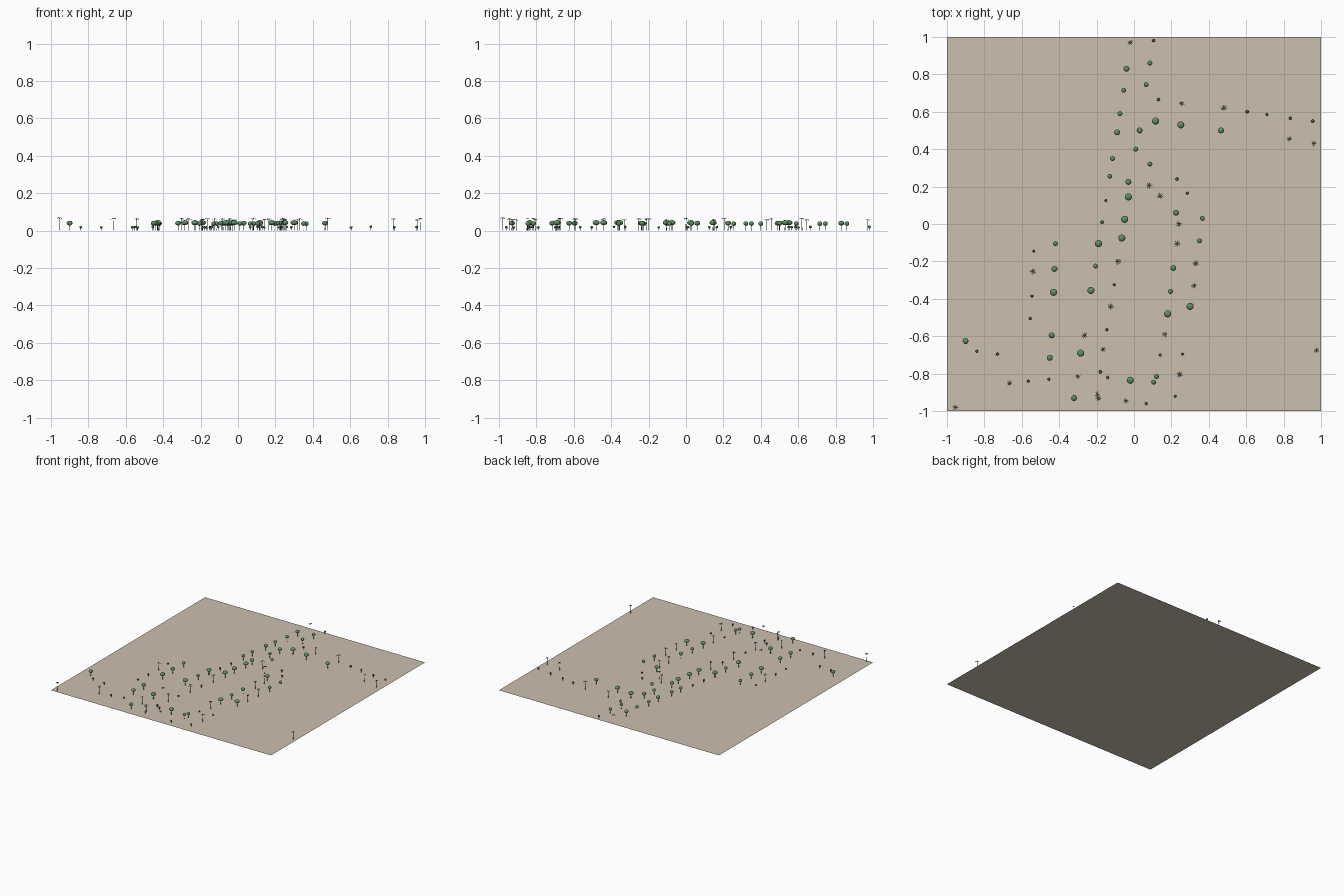
import bpy, bmesh, math, random
from mathutils import Matrix, Vector

if "Cube" in bpy.data.objects:
    bpy.data.objects.remove(bpy.data.objects["Cube"])

random.seed(4)


def material(name, color):
    m = bpy.data.materials.new(name)
    m.diffuse_color = (*color, 1)
    m.use_nodes = True
    m.node_tree.nodes["Principled BSDF"].inputs["Base Color"].default_value = m.diffuse_color
    return m


SAND = material("sand", (0.60, 0.53, 0.43))
BARK = material("bark", (0.12, 0.10, 0.07))
LEAF = material("leaf", (0.12, 0.27, 0.13))
FROND = material("frond", (0.07, 0.14, 0.07))


def finish(bm, name, mats):
    me = bpy.data.meshes.new(name)
    bm.to_mesh(me)
    bm.free()
    for m in mats:
        me.materials.append(m)
    return me


def place(me, name, x, y, sx=1, sz=1, turn=0):
    ob = bpy.data.objects.new(name, me)
    bpy.context.collection.objects.link(ob)
    ob.location = (x, y, 0)
    ob.scale = (sx, sx, sz)
    ob.rotation_euler.z = turn


def trunk(bm, r1, r2, h):
    bmesh.ops.create_cone(bm, cap_ends=True, segments=6, radius1=r1, radius2=r2,
                          depth=h, matrix=Matrix.Translation((0, 0, h / 2)))


def crown(bm, z, r, h, sub, mat, smooth=True):
    before = set(bm.faces)
    bmesh.ops.create_icosphere(bm, subdivisions=sub, radius=1,
                               matrix=Matrix.Translation((0, 0, z)) @ Matrix.Diagonal((r, r, h, 1)))
    for f in set(bm.faces) - before:
        f.material_index = mat
        f.smooth = smooth


# Round tree, unit crown radius is 0.018
bm = bmesh.new()
trunk(bm, 0.0022, 0.0016, 0.034)
crown(bm, 0.041, 0.018, 0.013, 3, 1)
round_tree = finish(bm, "round_tree", [BARK, LEAF])

# Palm: slim trunk with arching fronds
bm = bmesh.new()
trunk(bm, 0.0018, 0.0011, 0.062)
for i in range(9):
    rot = Matrix.Rotation(i * math.tau / 9, 3, 'Z')
    rows = []
    for d, z, w in [(0, 0.062, 0.0008), (0.007, 0.0655, 0.0016),
                    (0.013, 0.0635, 0.0014), (0.018, 0.058, 0.0003)]:
        rows.append([bm.verts.new(rot @ Vector((d, s * w, z))) for s in (-1, 1)])
    for a, b in zip(rows, rows[1:]):
        bm.faces.new((a[0], b[0], b[1], a[1])).material_index = 1
palm = finish(bm, "palm", [BARK, FROND])

# Small shrub on a short stem
bm = bmesh.new()
trunk(bm, 0.0015, 0.0012, 0.016)
crown(bm, 0.019, 0.008, 0.007, 2, 1)
shrub = finish(bm, "shrub", [BARK, FROND])

# Ground sheet
bm = bmesh.new()
bmesh.ops.create_grid(bm, x_segments=1, y_segments=1, size=1)
place(finish(bm, "ground", [SAND]), "ground", 0, 0)

# Round trees grouped by crown radius: x, y
big = [(.115, .55), (.25, .53), (-.03, .145), (-.05, .025), (-.065, -.075), (-.19, -.105),
       (-.43, -.365), (-.23, -.355), (-.02, -.835), (.18, -.48), (.3, -.44), (-.285, -.69)]
medium = [(-.04, .83), (-.09, .49), (.03, .5), (.465, .5), (-.03, .225), (-.425, -.24),
          (-.44, -.595), (-.45, -.715), (-.32, -.93), (-.9, -.625), (.225, .06), (.21, -.235)]
small = [(-.055, .715), (.085, .86), (.065, .745), (-.075, .59), (.01, .4), (.085, .32),
         (-.115, .35), (-.13, .255), (-.42, -.105), (-.205, -.225), (.105, -.845),
         (.12, -.815), (.365, .03), (.35, -.09), (.195, -.36)]
for spots, s, sz in ((big, 1.05, 1.04), (medium, 0.87, 0.98), (small, 0.72, 0.92)):
    for x, y in spots:
        place(round_tree, "round_tree", x, y, s, sz)

# Palms
palms = [(-.02, .97), (.255, .645), (.48, .62), (.83, .455), (.96, .43), (.08, .205),
         (.14, .15), (.24, 0), (.23, -.105), (.33, -.21), (.32, -.33), (-.085, -.2),
         (-.125, -.44), (-.54, -.255), (-.265, -.595), (-.165, -.67), (-.3, -.815),
         (.165, -.59), (.245, -.805), (.975, -.675), (-.665, -.85), (-.955, -.98),
         (-.197, -.908), (-.19, -.93), (-.043, -.945)]
for x, y in palms:
    s = random.uniform(0.8, 1.05)
    place(palm, "palm", x, y, s, random.uniform(0.9, 1.08), random.uniform(0, 6))

# Shrubs
shrubs = [(.105, .98), (.13, .665), (.605, .6), (.71, .585), (.835, .565), (.955, .55),
          (.23, .24), (.285, .165), (-.15, .125), (-.17, .01), (-.535, -.145),
          (-.545, -.385), (-.555, -.505), (-.105, -.325), (-.145, -.565), (.14, -.7),
          (.26, -.695), (.22, -.92), (.065, -.96), (-.18, -.79), (-.14, -.82),
          (-.455, -.83), (-.565, -.84), (-.73, -.695), (-.84, -.68)]
for x, y in shrubs:
    place(shrub, "shrub", x, y, random.uniform(0.85, 1.1), random.uniform(0.9, 1.1))
